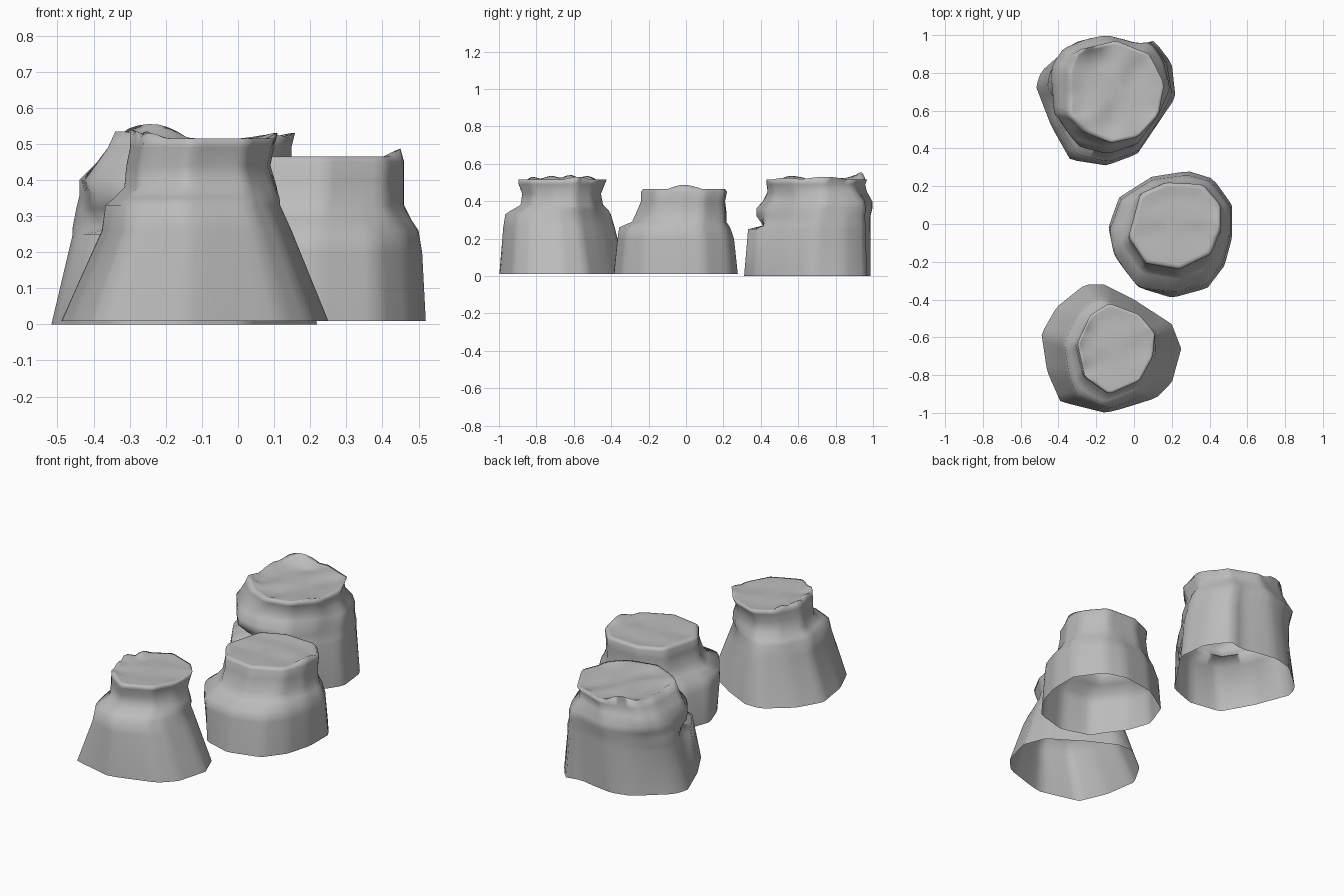
import bpy
import bmesh
import math
from mathutils import Vector

SIDES = 60
CM = 0.01  # all outlines, levels and jags below are in hundredths of a unit

cube = bpy.data.objects.get("Cube")
if cube:
    bpy.data.objects.remove(cube, do_unlink=True)

stone = bpy.data.materials.new("plain grey")
stone.use_nodes = True
grey = (0.5, 0.5, 0.5, 1)
stone.diffuse_color = grey
stone.node_tree.nodes["Principled BSDF"].inputs["Base Color"].default_value = grey


def unit_outline(points):
    """Fit a polygon into the -1..1 square and sample it at even angles."""
    xs, ys = zip(*points)
    middle = Vector((min(xs) + max(xs), min(ys) + max(ys))) / 2
    half_x, half_y = (max(xs) - min(xs)) / 2, (max(ys) - min(ys)) / 2
    corners = [Vector(((x - middle.x) / half_x, (y - middle.y) / half_y)) for x, y in points]
    samples = []
    for step in range(SIDES):
        angle = math.tau * step / SIDES
        ray = Vector((math.cos(angle), math.sin(angle)))
        reach = 0
        for start, end in zip(corners, corners[1:] + corners[:1]):
            edge = end - start
            cross = ray.cross(edge)
            if abs(cross) < 1e-6:
                continue
            distance, along = start.cross(edge) / cross, start.cross(ray) / cross
            if distance > 0 and -1e-4 <= along <= 1 + 1e-4:
                reach = max(reach, distance)
        samples.append(ray * reach)
    return samples


def nearness(step, centre, width):
    """One at the centre angle, falling to zero at the given width on both sides."""
    away = abs((360 * step / SIDES - centre + 180) % 360 - 180)
    return math.cos(min(1, away / width) * math.pi / 2)


def stump(name, foot, crown, levels, jags, overhang, fold_angle, fold_depth):
    """Loft from the foot outline to the crown outline, then close the top."""
    foot, crown = unit_outline(foot), unit_outline(crown)
    tips = [sum(height * nearness(step, centre, width) for centre, height, width in jags)
            for step in range(SIDES)]
    bm = bmesh.new()
    rings = []

    def add_ring(coords):
        rings.append([bm.verts.new(Vector(c) * CM) for c in coords])

    # walls, pushed in below the overhang and out along it
    for level in levels:
        z, left, right, front, back, blend, dent = level
        ring = []
        for step in range(SIDES):
            p = foot[step].lerp(crown[step], blend / 10)
            p = p - p.normalized() * dent * CM * nearness(step, *overhang)
            x = (left + right) / 2 + p.x * (right - left) / 2
            y = (front + back) / 2 + p.y * (back - front) / 2
            ring.append((x, y, z + tips[step] * (level is levels[-1])))
        add_ring(ring)

    # folded top, rolling over from the jagged rim
    z, left, right, front, back, *_ = levels[-1]
    middle = Vector(((left + right) / 2, (front + back) / 2))
    across = Vector((-math.sin(fold_angle), math.cos(fold_angle)))
    for scale, tip_share in ((0.93, 0.7), (0.8, 0), (0.55, 0), (0.25, 0)):
        ring = []
        for p, tip in zip(crown, tips):
            flat = Vector((p.x * (right - left), p.y * (back - front))) * scale / 2
            fold = fold_depth * (math.sin(flat.dot(across) * 0.3) - 1) * (scale < 0.9)
            ring.append((middle.x + flat.x, middle.y + flat.y, z + tip * tip_share + fold))
        add_ring(ring)

    for lower, upper in zip(rings, rings[1:]):
        for i in range(SIDES):
            j = (i + 1) % SIDES
            bm.faces.new((lower[i], lower[j], upper[j], upper[i]))
    bm.faces.new(rings[-1])

    mesh = bpy.data.meshes.new(name)
    bm.to_mesh(mesh)
    bm.free()
    mesh.materials.append(stone)
    obj = bpy.data.objects.new(name, mesh)
    bpy.context.collection.objects.link(obj)
    bpy.ops.object.select_all(action="DESELECT")
    obj.select_set(True)
    bpy.context.view_layer.objects.active = obj
    bpy.ops.object.shade_smooth_by_angle(angle=math.radians(120))


# levels: height, left, right, front, back, blend from foot to crown in tenths,
# and percent of inward dent around the overhang
stump(
    "front_stump",
    foot=[(-16, -32), (0, -40), (20, -53), (25, -66), (20, -84), (12, -92), (-7, -98),
          (-15, -100), (-39, -94), (-46, -78), (-49, -58), (-41, -44), (-26, -32)],
    crown=[(-13, -42), (3, -48), (11, -58), (10, -70), (3, -83), (-13, -90), (-26, -81),
           (-30, -63), (-23, -48)],
    levels=[(1, -49, 25, -100, -32, 0, 0), (26, -38, 15, -98, -38, 2, 0),
            (33, -37, 12, -97, -40, 4, 0), (35, -36, 12, -94, -41, 6, 7),
            (38, -32, 11, -89, -44, 9, 2), (44, -31, 9, -88, -45, 10, 0),
            (49, -30, 10, -90, -43, 10, 0), (51.5, -30, 11, -90, -42, 10, 0)],
    jags=[(20, 1.5, 20), (145, 2, 14), (170, 2.5, 14), (195, 2, 16), (222, 1.5, 14)],
    overhang=(190, 50),
    fold_angle=0.4,
    fold_depth=0.3,
)
stump(
    "middle_stump",
    foot=[(28, 28), (41, 24), (51, 10), (51, -7), (47, -22), (38, -34), (20, -39),
          (3, -35), (-10, -17), (-14, -3), (-8, 14), (9, 25)],
    crown=[(3, 16), (16, 22), (35, 21), (44, 10), (44, -3), (39, -16), (23, -24),
           (6, -21), (-3, -7)],
    levels=[(1, -14, 52, -39, 28, 0, 4), (20, -13, 51, -37, 26, 1, -4),
            (26, -11, 50, -36, 24, 3, -7), (29, -7, 48, -29, 22, 6, -4),
            (33, -4, 46, -27, 22, 9, 0), (40, -3, 46, -24, 21, 10, 0),
            (45, -3, 46, -24, 22, 10, 0), (46.5, -2, 45, -23, 21, 10, 0)],
    jags=[(0, 2.2, 24)],
    overhang=(218, 50),
    fold_angle=0,
    fold_depth=0.3,
)
stump(
    "back_stump",
    foot=[(-20, 100), (-7, 98), (2, 96), (11, 98), (20, 86), (22, 68), (12, 53), (2, 38),
          (-14, 32), (-33, 35), (-43, 53), (-51, 74), (-48, 82), (-31, 97)],
    crown=[(-10, 97), (8, 90), (16, 74), (13, 58), (2, 46), (-12, 43), (-26, 49),
           (-35, 58), (-35, 82), (-31, 92)],
    levels=[(0, -52, 22, 31, 99, 0, 0), (25, -46, 20, 33, 99, 2, 0),
            (27, -46, 20, 35, 99, 2, 25), (32, -45, 19, 37, 99, 3, 2),
            (36, -44, 19, 38, 100, 4, -3), (40, -44, 18, 42, 100, 6, -5),
            (45, -39, 15, 44, 97, 9, -2), (49, -36, 15, 43, 96, 10, 0),
            (51.5, -34, 16, 43, 97, 10, 0)],
    jags=[(10, 1.5, 30), (125, 4, 24), (160, 1, 20), (208, 2, 20), (320, 1, 25)],
    overhang=(240, 65),
    fold_angle=1.1,
    fold_depth=0.7,
)
